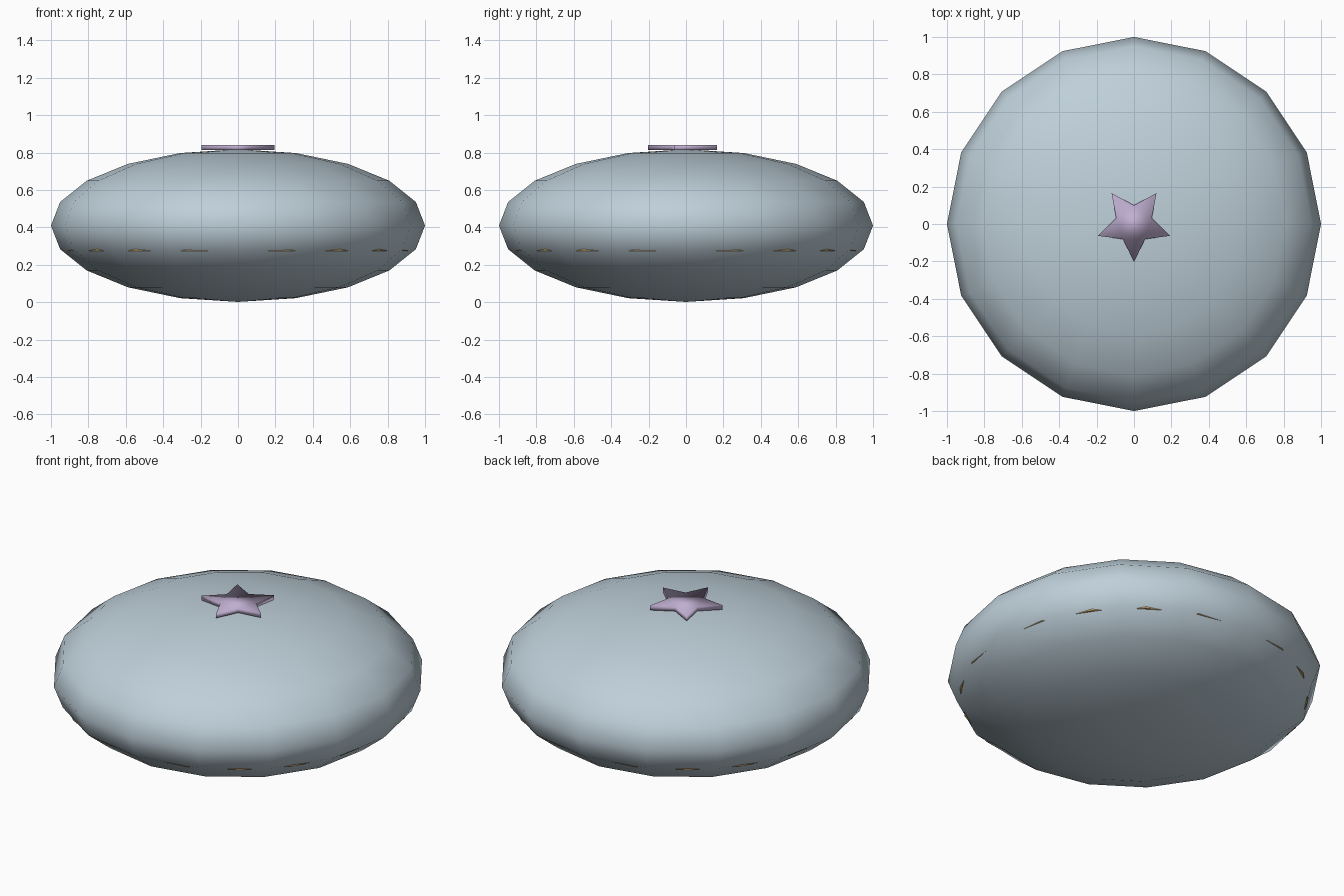
import bpy, bmesh, math

if "Cube" in bpy.data.objects:
    bpy.data.objects.remove(bpy.data.objects["Cube"])


def material(name, rgb):
    m = bpy.data.materials.new(name)
    m.diffuse_color = (*rgb, 1.0)
    m.use_nodes = True
    m.node_tree.nodes["Principled BSDF"].inputs["Base Color"].default_value = m.diffuse_color
    return m


def add_object(name, bm, mat, smooth):
    bmesh.ops.recalc_face_normals(bm, faces=bm.faces)
    for f in bm.faces:
        f.smooth = smooth
    mesh = bpy.data.meshes.new(name)
    bm.to_mesh(mesh)
    bm.free()
    mesh.materials.append(mat)
    obj = bpy.data.objects.new(name, mesh)
    bpy.context.collection.objects.link(obj)
    return obj


pale_blue = material("pale blue grey", (0.515, 0.624, 0.694))
lilac = material("lilac", (0.53, 0.43, 0.64))
tan = material("warm tan", (0.68, 0.456, 0.17))

# Flattened round body
bm = bmesh.new()
bmesh.ops.create_uvsphere(bm, u_segments=16, v_segments=10, radius=1.0)
bmesh.ops.scale(bm, vec=(1, 1, 0.408), verts=bm.verts)
bmesh.ops.translate(bm, vec=(0, 0, 0.41), verts=bm.verts)
add_object("body", bm, pale_blue, True)

# Thin inner disc whose rim just pokes through the body's flat sides
bm = bmesh.new()
bmesh.ops.create_cone(bm, cap_ends=True, segments=20,
                      radius1=0.934, radius2=0.934, depth=0.03)
bmesh.ops.translate(bm, vec=(0, 0, 0.29), verts=bm.verts)
add_object("rim_disc", bm, tan, False)

# Five-pointed star plate on top, one point towards the front
bm = bmesh.new()
ring = []
for i in range(10):
    r = 0.204 if i % 2 == 0 else 0.1
    a = math.radians(-90 + 36 * i)
    ring.append(bm.verts.new((r * math.cos(a), r * math.sin(a), 0.815)))
base = bm.faces.new(ring)
top = bmesh.ops.extrude_face_region(bm, geom=[base], use_keep_orig=True)
bmesh.ops.translate(bm, vec=(0, 0, 0.026),
                    verts=[g for g in top["geom"] if isinstance(g, bmesh.types.BMVert)])
add_object("star", bm, lilac, True)
